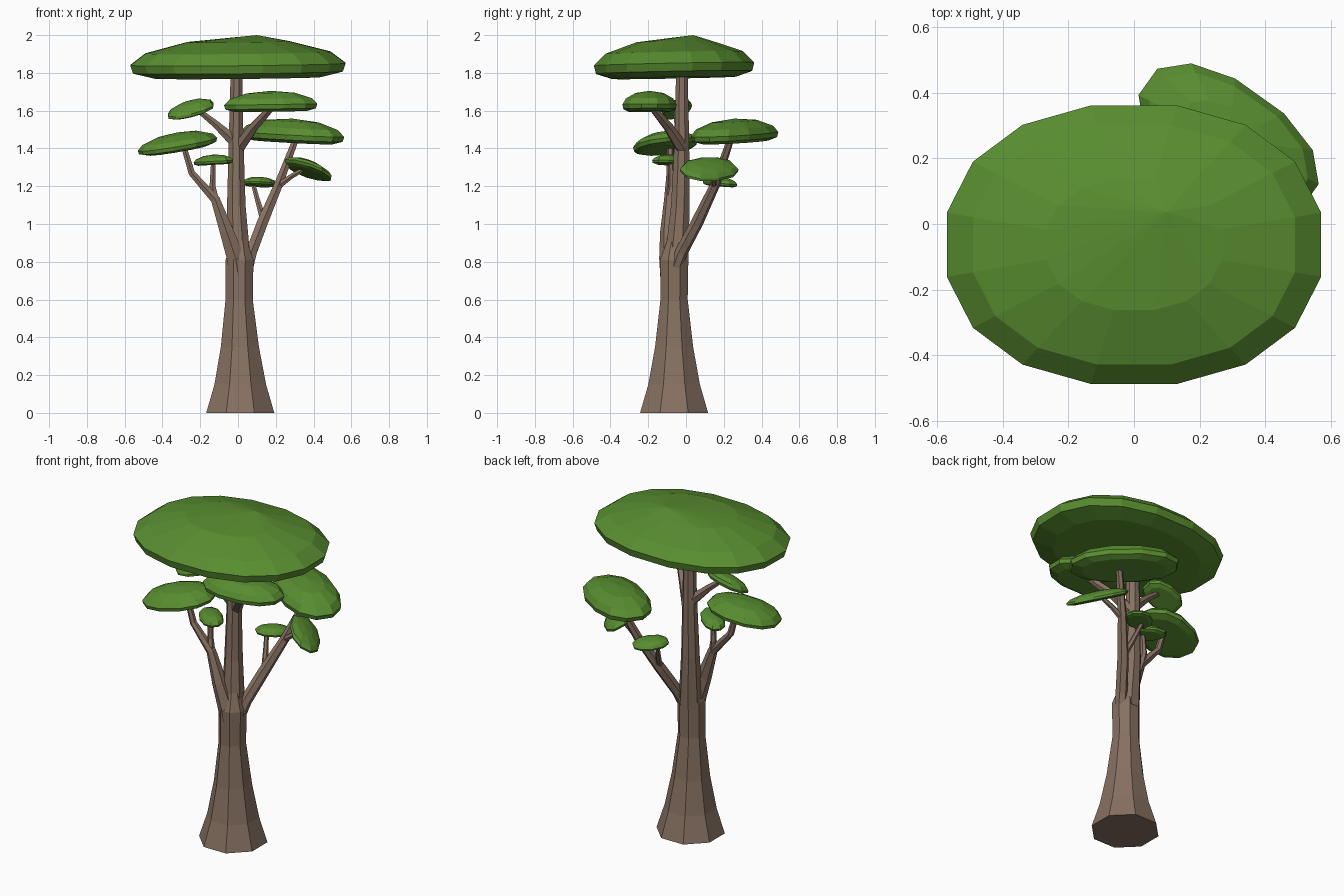
import bpy, bmesh
from math import pi, cos, sin
from mathutils import Vector

if "Cube" in bpy.data.objects:
    bpy.data.objects.remove(bpy.data.objects["Cube"])


def material(name, col):
    m = bpy.data.materials.new(name)
    m.diffuse_color = (*col, 1)
    m.use_nodes = True
    m.node_tree.nodes["Principled BSDF"].inputs["Base Color"].default_value = m.diffuse_color
    return m


BARK = material("bark", (0.24, 0.165, 0.12))
LEAF = material("leaf", (0.10, 0.27, 0.03))


def skin(name, rings, mat, tip=None):
    """Joins rings of points into a closed, flat-shaded solid."""
    bm = bmesh.new()
    vr = [[bm.verts.new(p) for p in r] for r in rings]
    n = len(vr[0])
    for a, b in zip(vr, vr[1:]):
        for i in range(n):
            j = (i + 1) % n
            bm.faces.new((a[i], a[j], b[j], b[i]))
    bm.faces.new(vr[0][::-1])
    if tip is None:
        bm.faces.new(vr[-1])
    else:
        t = bm.verts.new(tip)
        for i in range(n):
            bm.faces.new((vr[-1][i], vr[-1][(i + 1) % n], t))
    bmesh.ops.recalc_face_normals(bm, faces=bm.faces)
    me = bpy.data.meshes.new(name)
    bm.to_mesh(me)
    bm.free()
    me.materials.append(mat)
    ob = bpy.data.objects.new(name, me)
    bpy.context.collection.objects.link(ob)
    return ob


def limb(name, path, n=6, level=False):
    """Tapered tube along (x, y, z, radius) points."""
    pts = [Vector(p[:3]) for p in path]
    rings = []
    for k, p in enumerate(pts):
        d = pts[min(k + 1, len(pts) - 1)] - pts[max(k - 1, 0)]
        d = Vector((0, 0, 1)) if level else d.normalized()
        u = Vector((0, 1, 0)).cross(d).normalized()
        v = d.cross(u)
        r = path[k][3]
        rings.append([p + r * (cos(a) * u + sin(a) * v)
                      for a in (2 * pi * (i + .5) / n for i in range(n))])
    return skin(name, rings, BARK)


PAD_LEVELS = [(.77, 0), (.97, .13), (1, .34), (.88, .62), (.52, .89)]
CROWN_LEVELS = [(.77, .01), (.975, .14), (1, .33), (.86, .6), (.47, .86)]


def pad(name, c, rx, ry, h, rot=0, sx=0, sy=0, n=12, power=2.2, tip=(0, 0), levels=PAD_LEVELS):
    """Flat-bottomed leaf cushion; c is bottom centre, sx and sy tilt it."""
    def place(x, y, z):
        X, Y = x * cos(rot) - y * sin(rot), x * sin(rot) + y * cos(rot)
        return Vector((c[0] + X, c[1] + Y, c[2] + z + sx * X + sy * Y))

    def sp(t):
        return (1 if t >= 0 else -1) * abs(t) ** (2 / power)

    # unit outline, stretched to fill the full radii
    angles = [2 * pi * (i + .5) / n for i in range(n)]
    xs, ys = [sp(cos(a)) for a in angles], [sp(sin(a)) for a in angles]
    kx, ky = rx / max(xs), ry / max(ys)
    rings = [[place(kx * s * x, ky * s * y, h * z) for x, y in zip(xs, ys)]
             for s, z in levels]
    return skin(name, rings, LEAF, place(*tip, h))


# trunk: flared base, then the thinner leader up to the crown
limb("trunk", [(.012, -.063, 0, .195), (.012, -.063, .15, .148), (.01, -.063, .35, .109),
               (.006, -.063, .6, .078), (.008, -.063, .81, .08), (.008, -.06, .92, .04)], 8, True)
limb("upper_trunk", [(.004, -.052, .78, .07), (-.009, -.03, 1.1, .053),
                     (-.01, -.022, 1.45, .042), (-.008, -.022, 1.85, .032)], 8, True)

# branches
limb("left_branch", [(.005, -.085, .7, .05), (-.012, -.088, .82, .054), (-.06, -.095, .96, .042),
                     (-.12, -.088, 1.13, .028), (-.245, -.083, 1.27, .02),
                     (-.29, -.083, 1.42, .016)])
limb("left_twig", [(-.12, -.088, 1.12, .024), (-.135, -.075, 1.2, .018), (-.13, -.08, 1.34, .014)])
limb("right_branch", [(.05, -.06, .75, .03), (.07, -.025, .85, .034), (.13, .06, 1.01, .033),
                      (.215, .155, 1.21, .026), (.31, .24, 1.46, .018)])
limb("right_inner_twig", [(.135, .065, 1.02, .02), (.105, .12, 1.12, .015), (.075, .175, 1.23, .012)])
limb("right_outer_twig", [(.21, .15, 1.2, .02), (.28, .145, 1.25, .015), (.38, .13, 1.31, .012)])
limb("upper_left_branch", [(-.01, -.025, 1.43, .036), (-.12, -.04, 1.53, .022), (-.22, -.05, 1.61, .015)])
limb("upper_right_branch", [(0, -.02, 1.40, .036), (.08, -.09, 1.51, .028), (.19, -.19, 1.63, .019)])

# foliage cushions
pad("crown", (0, -.063, 1.772), .57, .424, .225, sx=.01, sy=.02, n=16, power=2.2,
    tip=(.1, .1), levels=CROWN_LEVELS)
pad("left_pad", (-.32, -.11, 1.39), .205, .16, .095, rot=.25, sx=.16, sy=.08)
pad("left_small_pad", (-.13, -.075, 1.313), .125, .067, .055, rot=-.785, sx=.06, n=10)
pad("right_pad", (.288, .257, 1.433), .302, .163, .125, rot=-.62, sx=-.04, sy=.03)
pad("right_inner_pad", (.115, .18, 1.2), .099, .078, .05, rot=.785, sx=-.02, sy=-.08, n=10)
pad("right_outer_pad", (.37, .123, 1.268), .172, .085, .065, rot=-.94, sx=-.52, sy=-.26, n=10)
pad("upper_left_pad", (-.25, -.05, 1.583), .12, .082, .068, sx=.24, sy=.3, n=10)
pad("upper_right_pad", (.173, -.193, 1.595), .247, .143, .11, sx=.015)
